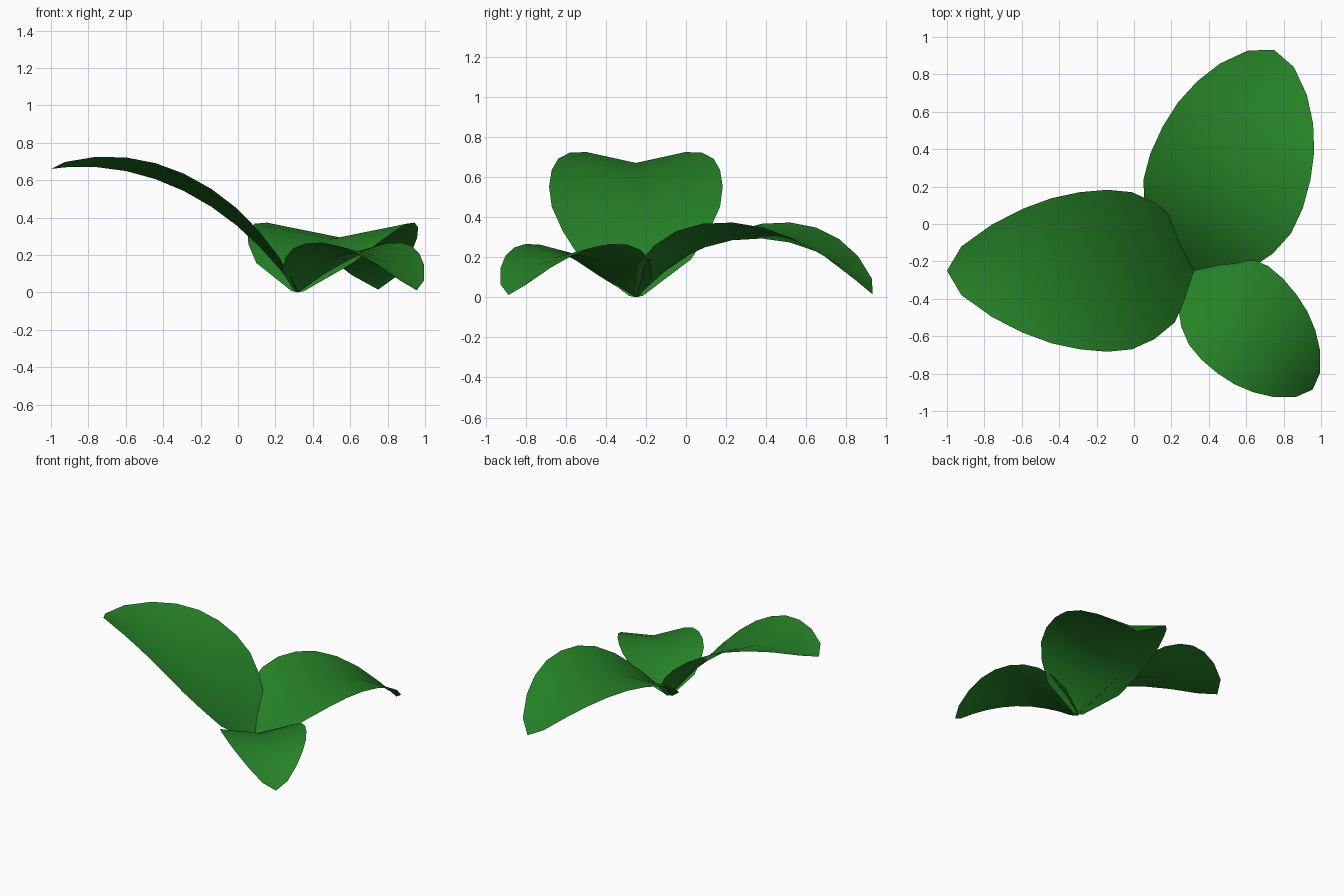
import bpy
import bmesh
from math import sin, cos, atan2, hypot, radians
from mathutils import Matrix, Vector

cube = bpy.data.objects.get("Cube")
if cube:
    bpy.data.objects.remove(cube)

# Leaf colour
green = bpy.data.materials.new("leaf_green")
green.use_nodes = True
colour = (0.019, 0.225, 0.02, 1)
green.diffuse_color = colour
green.node_tree.nodes["Principled BSDF"].inputs["Base Color"].default_value = colour

# Half widths of the blade from the stem end to the tip
WIDTHS = [0.035, 0.275, 0.365, 0.42, 0.433, 0.42, 0.388, 0.33, 0.247, 0.13, 0]
ROOT = Vector((0.32, -0.25, 0))
LAST = len(WIDTHS) - 1
FINE = 20  # small steps per ring along the midrib


def midrib(reach, height, bend, power):
    """Arched side profile from the origin to (reach, height)."""
    steps = LAST * FINE
    s = z = 0
    path = [(0, 0)]
    for i in range(steps):
        angle = -bend * ((i + 0.5) / steps) ** power
        s += cos(angle)
        z += sin(angle)
        path.append((s, z))
    # Turn and scale the arch so that it ends at the tip
    turn = atan2(height, reach) - atan2(z, s)
    k = hypot(reach, height) / hypot(s, z)
    rings = [min(round(i * steps * 0.1055), steps) for i in range(LAST)] + [steps]
    return [(k * (a * cos(turn) - b * sin(turn)), k * (a * sin(turn) + b * cos(turn)))
            for a, b in (path[r] for r in rings)]


def leaf(name, heading, reach, height, bend, power, size=1, fold=0.19):
    """Folded blade: two flat halves meeting at an arched midrib."""
    bm = bmesh.new()
    rows = []
    for (s, z), w in zip(midrib(reach, height, bend, power), WIDTHS):
        sides = (-1, 0, 1) if w else (0,)
        rows.append([bm.verts.new((s, w * side, z + abs(side) * w * fold))
                     for side in sides])
    for a, b in zip(rows, rows[1:]):
        for j in range(2):
            if len(b) == 3:
                bm.faces.new((a[j], b[j], b[j + 1], a[j + 1]))
            else:
                bm.faces.new((a[j], b[0], a[j + 1]))
    bm.transform(Matrix.Translation(ROOT) @ Matrix.Rotation(radians(heading), 4, "Z")
                 @ Matrix.Scale(size, 4))
    for f in bm.faces:
        f.smooth = True
    bm.normal_update()
    mesh = bpy.data.meshes.new(name)
    bm.to_mesh(mesh)
    bm.free()
    mesh.materials.append(green)
    bpy.context.collection.objects.link(bpy.data.objects.new(name, mesh))


leaf("tall_leaf", 180, 1.32, 0.66, radians(62), 1.3, fold=0.22)
leaf("back_leaf", 70, 1.256, 0.015, radians(98), 1)
leaf("small_leaf", -45, 1.265, 0.015, radians(98), 1, size=0.71)
